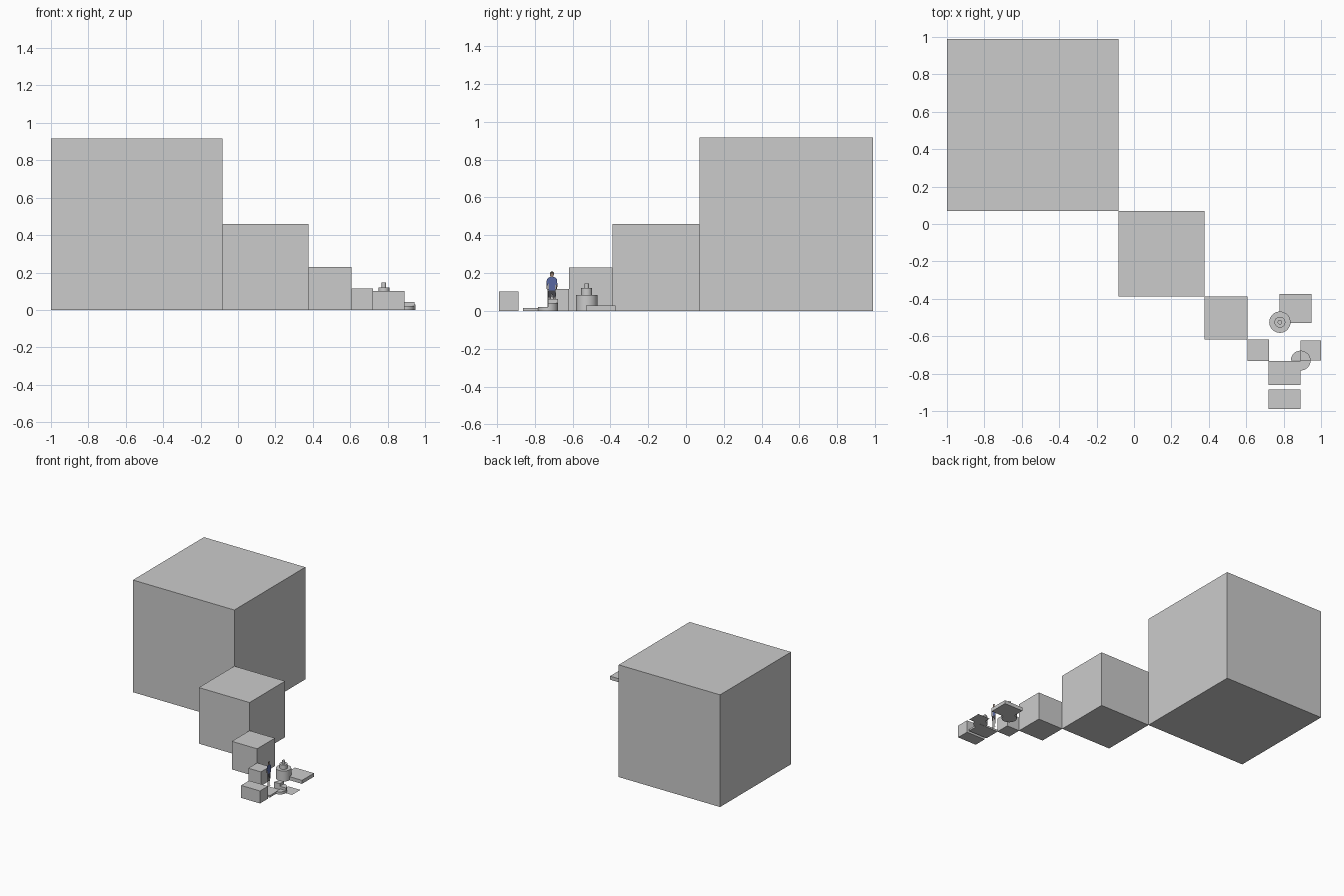
import bpy, bmesh
from math import cos, sin, pi, radians

if "Cube" in bpy.data.objects:
    bpy.data.objects.remove(bpy.data.objects["Cube"])


def new_object(name, bm):
    mesh = bpy.data.meshes.new(name)
    bmesh.ops.recalc_face_normals(bm, faces=bm.faces)
    bm.to_mesh(mesh)
    bm.free()
    ob = bpy.data.objects.new(name, mesh)
    bpy.context.collection.objects.link(ob)
    return ob


def smooth(ob):
    bpy.ops.object.select_all(action='DESELECT')
    ob.select_set(True)
    bpy.context.view_layer.objects.active = ob
    bpy.ops.object.shade_smooth_by_angle(angle=radians(35))


def prism(name, outline, height):
    """Flat outline on the ground, raised to a height (0 leaves a sheet)."""
    bm = bmesh.new()
    face = bm.faces.new([bm.verts.new((x, y, 0)) for x, y in outline])
    if height:
        top = bmesh.ops.extrude_face_region(bm, geom=[face], use_keep_orig=True)['geom']
        bmesh.ops.translate(bm, vec=(0, 0, height),
                            verts=[v for v in top if isinstance(v, bmesh.types.BMVert)])
    return new_object(name, bm)


def box(name, x0, x1, y0, y1, h):
    return prism(name, [(x0, y0), (x1, y0), (x1, y1), (x0, y1)], h)


# Diagonal chain of cubes, each half the size of the one before
x, y, size = -1.0, 0.988, 0.9176
for name in ("huge_cube", "large_cube", "medium_cube", "small_cube"):
    box(name, x, x + size, y - size, y, size)
    x, y, size = x + size, y - size, size / 2

# Counter block, low step, floor sheet and raised slab
box("counter_block", 0.72, 0.891, -0.988, -0.885, 0.102)
box("low_step", 0.72, 0.891, -0.862, -0.732, 0.015)
box("floor_sheet", 0.891, 1.0, -0.73, -0.622, 0)
box("raised_slab", 0.778, 0.949, -0.528, -0.374, 0.029)

# Winding steps: quarter wedges rising around a corner
cx, cy, r = 0.891, -0.73, 0.053
for i, start in enumerate((-pi / 2, 0, pi / 2)):
    arc = [(cx + r * cos(start + k * pi / 16), cy + r * sin(start + k * pi / 16))
           for k in range(9)]
    smooth(prism(f"winding_step_{i + 1}", [(cx, cy)] + arc, 0.021 * (i + 1)))

# Stepped round pedestal, turned from a profile
bm = bmesh.new()
profile = [(0, 0), (0.057, 0), (0.057, 0.085), (0.029, 0.085), (0.029, 0.12),
           (0.012, 0.12), (0.012, 0.146), (0, 0.146)]
pts = [bm.verts.new((0.78 + px, -0.525, pz)) for px, pz in profile]
edges = [bm.edges.new(p) for p in zip(pts, pts[1:])]
bmesh.ops.spin(bm, geom=pts + edges, cent=(0.78, -0.525, 0), axis=(0, 0, 1),
               angle=2 * pi, steps=32)
bmesh.ops.remove_doubles(bm, verts=bm.verts, dist=1e-5)
smooth(new_object("stepped_pedestal", bm))


# Flat cut-out of a standing person, facing +x
def cutout(name, color, shapes, mirror=True):
    bm = bmesh.new()
    for shape in shapes:
        for side in (1, -1) if mirror else (1,):
            bm.faces.new([bm.verts.new((0.776, -0.709 + side * py, pz)) for py, pz in shape])
    for f in bm.faces:
        f.normal_update()
        if f.normal.x < 0:
            f.normal_flip()
    mesh = bpy.data.meshes.new(name)
    bm.to_mesh(mesh)
    bm.free()
    mat = bpy.data.materials.new(name)
    mat.diffuse_color = (*color, 1)
    mat.use_nodes = True
    mat.node_tree.nodes["Principled BSDF"].inputs["Base Color"].default_value = mat.diffuse_color
    mesh.materials.append(mat)
    bpy.context.collection.objects.link(bpy.data.objects.new(name, mesh))


cutout("person_shirt", (0.1, 0.14, 0.36),
       [[(0, 0.108), (0.019, 0.108), (0.018, 0.15), (0.022, 0.134), (0.029, 0.137),
         (0.027, 0.166), (0.02, 0.175), (0.007, 0.18), (0, 0.178)]])
cutout("person_forearms", (0.25, 0.17, 0.13),
       [[(0.022, 0.134), (0.023, 0.112), (0.027, 0.112), (0.029, 0.137)]])
cutout("person_trousers", (0.06, 0.06, 0.07),
       [[(0, 0.108), (0, 0.096), (0.004, 0.07), (0.02, 0.07), (0.021, 0.09), (0.019, 0.108)]])
cutout("person_legs", (0.3, 0.28, 0.27),
       [[(0.005, 0.07), (0.007, 0.009), (0.015, 0.009), (0.018, 0.07)]])
cutout("person_shoes", (0.05, 0.05, 0.05),
       [[(0.007, 0.009), (0.006, 0), (0.019, 0), (0.015, 0.009)]])
cutout("person_head", (0.3, 0.2, 0.15),
       [[(0, 0.178), (0.006, 0.18), (0.009, 0.186), (0.011, 0.199), (0, 0.199)]])
cutout("person_hair", (0.05, 0.04, 0.03),
       [[(0, 0.199), (0.011, 0.199), (0.008, 0.206), (0, 0.209)]])
